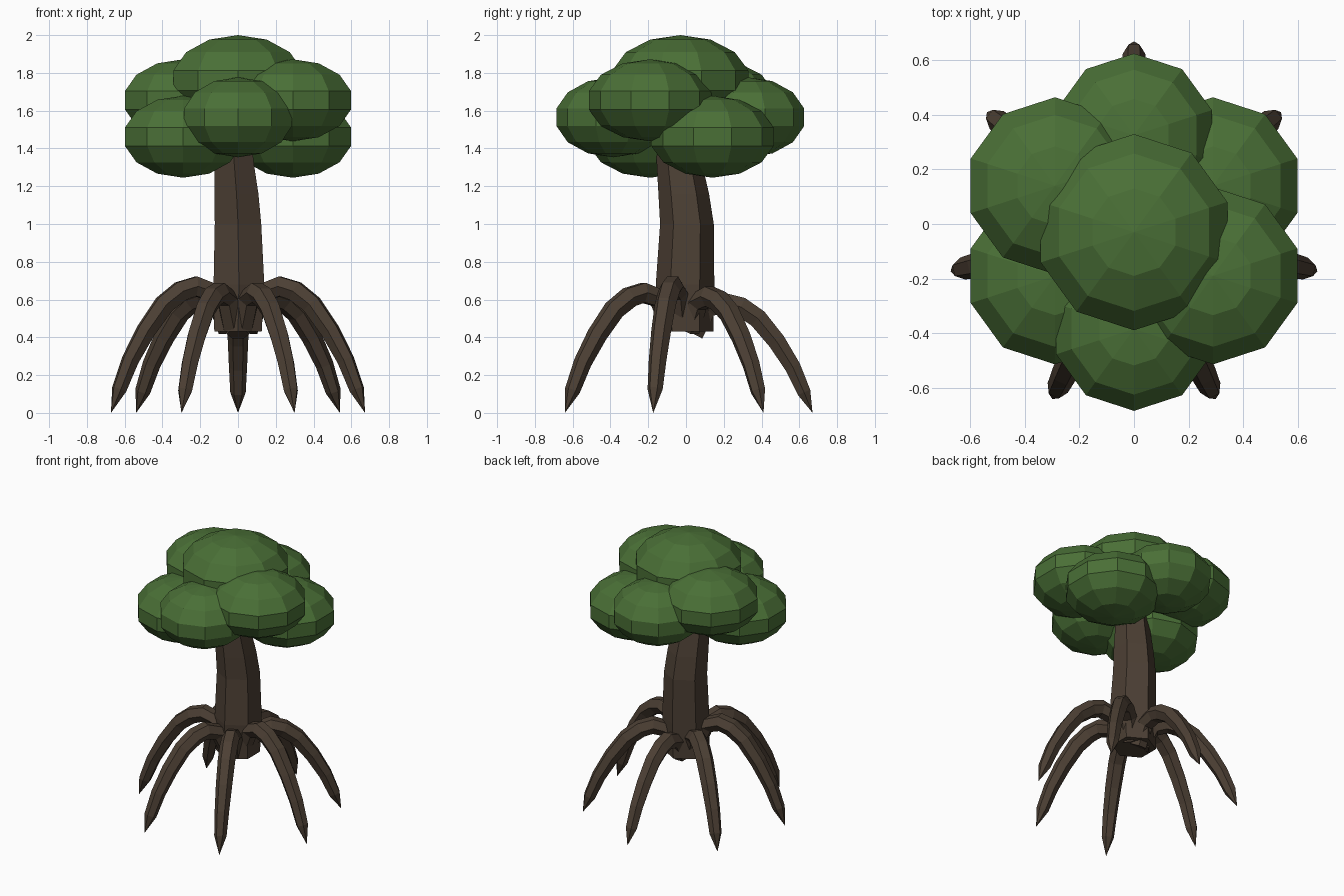
import bpy, bmesh, math
from mathutils import Vector, Matrix

if "Cube" in bpy.data.objects:
    bpy.data.objects.remove(bpy.data.objects["Cube"])


def material(name, color):
    m = bpy.data.materials.new(name)
    m.diffuse_color = (*color, 1)
    m.use_nodes = True
    m.node_tree.nodes["Principled BSDF"].inputs["Base Color"].default_value = m.diffuse_color
    return m


BARK = material("bark_brown", (0.072, 0.050, 0.034))
LEAF = material("leaf_green", (0.068, 0.160, 0.037))


def finish(bm, name, mat):
    bmesh.ops.recalc_face_normals(bm, faces=bm.faces)
    mesh = bpy.data.meshes.new(name)
    bm.to_mesh(mesh)
    bm.free()
    mesh.materials.append(mat)
    obj = bpy.data.objects.new(name, mesh)
    bpy.context.collection.objects.link(obj)
    return obj


def skin(bm, rings, tip=None):
    """Bridge rings of points into a tube, ending in a cap or a point."""
    loops = [[bm.verts.new(p) for p in ring] for ring in rings]
    n = len(loops[0])
    for a, b in zip(loops, loops[1:]):
        for i in range(n):
            j = (i + 1) % n
            bm.faces.new((a[i], a[j], b[j], b[i]))
    bm.faces.new(loops[0][::-1])
    if tip is None:
        bm.faces.new(loops[-1])
    else:
        v = bm.verts.new(tip)
        for i in range(n):
            bm.faces.new((loops[-1][i], loops[-1][(i + 1) % n], v))


# Trunk: leaning six-sided column (x, y, z, radius)
bm = bmesh.new()
rings = []
for x, y, z, r in [(0, 0, 0.43, 0.145), (0.005, -0.005, 0.68, 0.155),
                   (0, 0.005, 1.0, 0.142), (-0.008, -0.012, 1.16, 0.134),
                   (-0.02, -0.035, 1.32, 0.12), (-0.03, -0.06, 1.55, 0.105)]:
    rings.append([(x + r * math.cos(math.radians(30 + 60 * k)),
                   y + r * math.sin(math.radians(30 + 60 * k)), z) for k in range(6)])
skin(bm, rings)
finish(bm, "trunk", BARK)

# Stilt roots: arched tapering tubes (distance, height, thickness) around the trunk
PATH = [(0.06, 0.48, 0.06), (0.13, 0.635, 0.06), (0.23, 0.67, 0.06), (0.31, 0.645, 0.06),
        (0.40, 0.575, 0.058), (0.50, 0.435, 0.054), (0.585, 0.28, 0.048), (0.645, 0.125, 0.041)]
LIFT = {0: 0.87, 1: 0.92, 2: 1.0, 3: 0.95}   # arch height, back to front
for k in range(7):
    ang = math.radians(90 + k * 360 / 7)
    out = Vector((math.cos(ang), math.sin(ang), 0))
    side = Vector((-out.y, out.x, 0))
    base = Vector((0, -0.02, 0))
    lift = LIFT[min(k, 7 - k)]
    pts = [base + out * r + Vector((0, 0, z * lift)) for r, z, _ in PATH]
    tip = base + out * 0.69
    line = pts + [tip]
    rings = []
    for i, p in enumerate(pts):
        t = (line[i + 1] - line[max(i - 1, 0)]).normalized()
        up = side.cross(t)
        w = PATH[i][2]
        rings.append([p + w * (side * math.cos(a * math.pi / 3) + up * math.sin(a * math.pi / 3))
                      for a in range(6)])
    bm = bmesh.new()
    skin(bm, rings, tip)
    finish(bm, f"root_{k + 1}", BARK)

# Foliage: flattened low-poly spheres (x, y, z, radius, half height)
CLUMPS = {
    "top": (0, -0.03, 1.76, 0.369, 0.24),
    "front": (0, -0.385, 1.565, 0.308, 0.212),
    "back": (0, 0.325, 1.565, 0.308, 0.212),
    "left_back": (-0.29, 0.14, 1.655, 0.333, 0.217),
    "right_front": (0.29, -0.19, 1.655, 0.333, 0.217),
    "left_front": (-0.29, -0.19, 1.462, 0.333, 0.217),
    "right_back": (0.29, 0.14, 1.462, 0.333, 0.217),
}
for name, (x, y, z, r, h) in CLUMPS.items():
    bm = bmesh.new()
    bmesh.ops.create_uvsphere(bm, u_segments=10, v_segments=7, radius=1)
    bmesh.ops.transform(bm, verts=bm.verts,
                        matrix=Matrix.Translation((x, y, z)) @ Matrix.Diagonal((r, r, h, 1)))
    finish(bm, f"foliage_{name}", LEAF)
